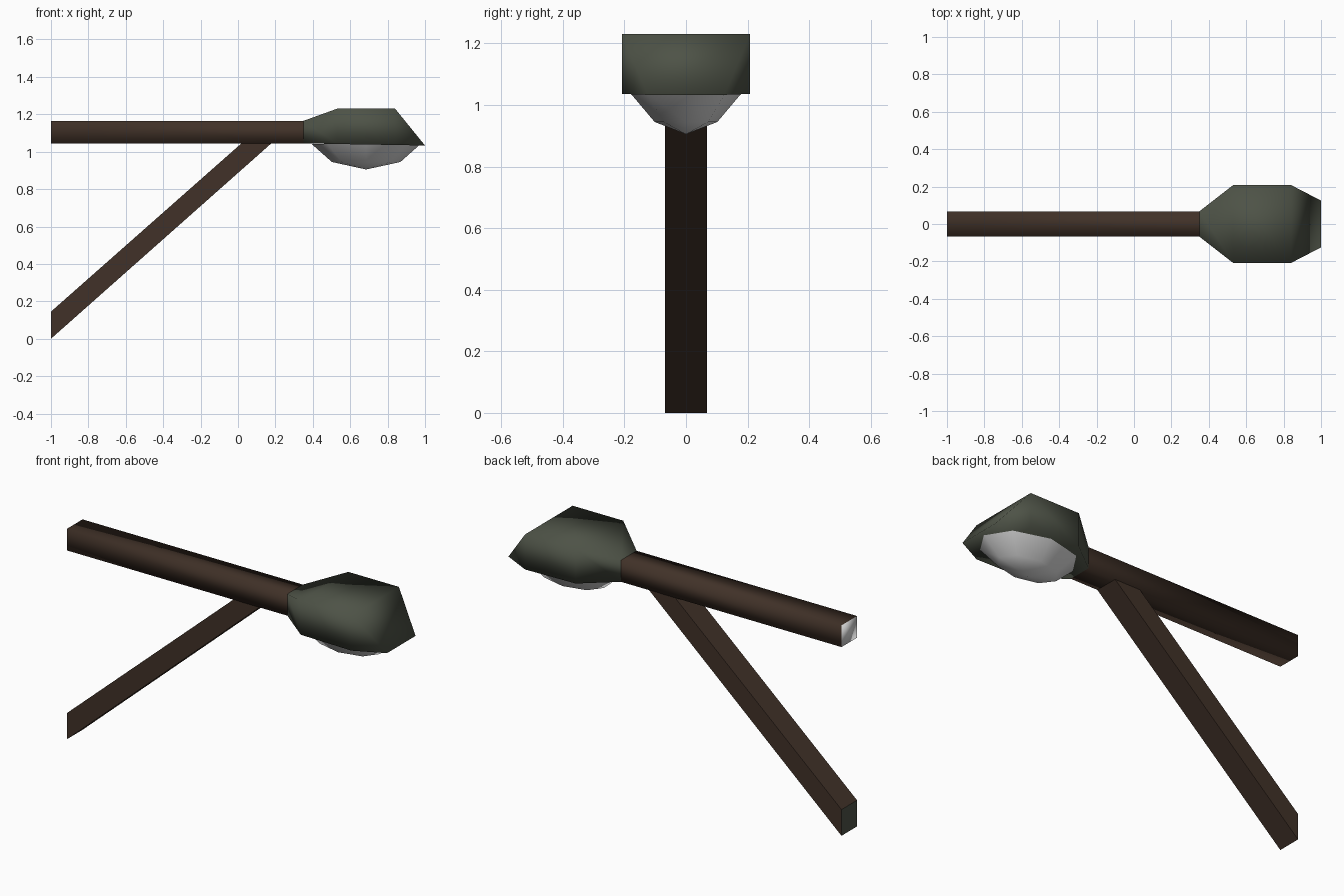
import bpy, bmesh, math

if "Cube" in bpy.data.objects:
    bpy.data.objects.remove(bpy.data.objects["Cube"])


def material(name, rgb):
    m = bpy.data.materials.new(name)
    m.diffuse_color = (*rgb, 1)
    m.use_nodes = True
    m.node_tree.nodes["Principled BSDF"].inputs["Base Color"].default_value = m.diffuse_color
    return m


BROWN = material("dark brown wood", (0.052, 0.031, 0.021))
GREEN = material("grey green metal", (0.075, 0.085, 0.062))
LIGHT = material("lamp white", (0.75, 0.75, 0.75))


def loft(name, rings, mats, smooth, cap_start=True, cap_end=True, start_mat=0):
    """Skin a list of equal-length point rings."""
    bm = bmesh.new()
    loops = [[bm.verts.new(p) for p in ring] for ring in rings]
    n = len(loops[0])
    for a, b in zip(loops, loops[1:]):
        for i in range(n):
            j = (i + 1) % n
            bm.faces.new((a[i], a[j], b[j], b[i]))
    if cap_start:
        bm.faces.new(loops[0][::-1]).material_index = start_mat
    if cap_end:
        bm.faces.new(loops[-1])
    bmesh.ops.remove_doubles(bm, verts=bm.verts, dist=1e-4)
    bmesh.ops.dissolve_degenerate(bm, edges=bm.edges, dist=1e-4)
    bmesh.ops.recalc_face_normals(bm, faces=bm.faces)
    for f in bm.faces:
        f.smooth = smooth
    me = bpy.data.meshes.new(name)
    bm.to_mesh(me)
    bm.free()
    for m in mats:
        me.materials.append(m)
    ob = bpy.data.objects.new(name, me)
    bpy.context.collection.objects.link(ob)
    return ob


def section(x, w, z0, z1):
    return [(x, -w, z0), (x, w, z0), (x, w, z1), (x, -w, z1)]


W = 0.068
# horizontal arm with a pale end face
loft("arm", [section(-1, W, 1.045, 1.165), section(0.35, W, 1.045, 1.165)],
     [BROWN, LIGHT], True, cap_end=False, start_mat=1)

# diagonal strut: vertical cut at the wall, level cut under the arm
loft("strut", [section(-1, W, 0, 0.145),
               [(0.18, -W, 1.046), (0.18, W, 1.046), (0.02, W, 1.046), (0.02, -W, 1.046)]],
     [BROWN, GREEN], False, cap_end=False, start_mat=1)

# lamp housing, tapering to a front lip
loft("lamp_housing", [section(0.35, W, 1.045, 1.165), section(0.53, 0.208, 1.041, 1.23),
                      section(0.84, 0.208, 1.036, 1.23), section(1.0, 0.125, 1.033, 1.033)],
     [GREEN], True, cap_start=False, cap_end=False)


# faceted bowl lens under the housing
def oval(rx, ry, z):
    return [(0.685 + rx * math.cos(i * math.pi / 4), ry * math.sin(i * math.pi / 4), z)
            for i in range(8)]


loft("lens", [oval(0.29, 0.182, 1.04), oval(0.183, 0.102, 0.945), oval(0, 0, 0.905)],
     [LIGHT], True, cap_start=False, cap_end=False)
